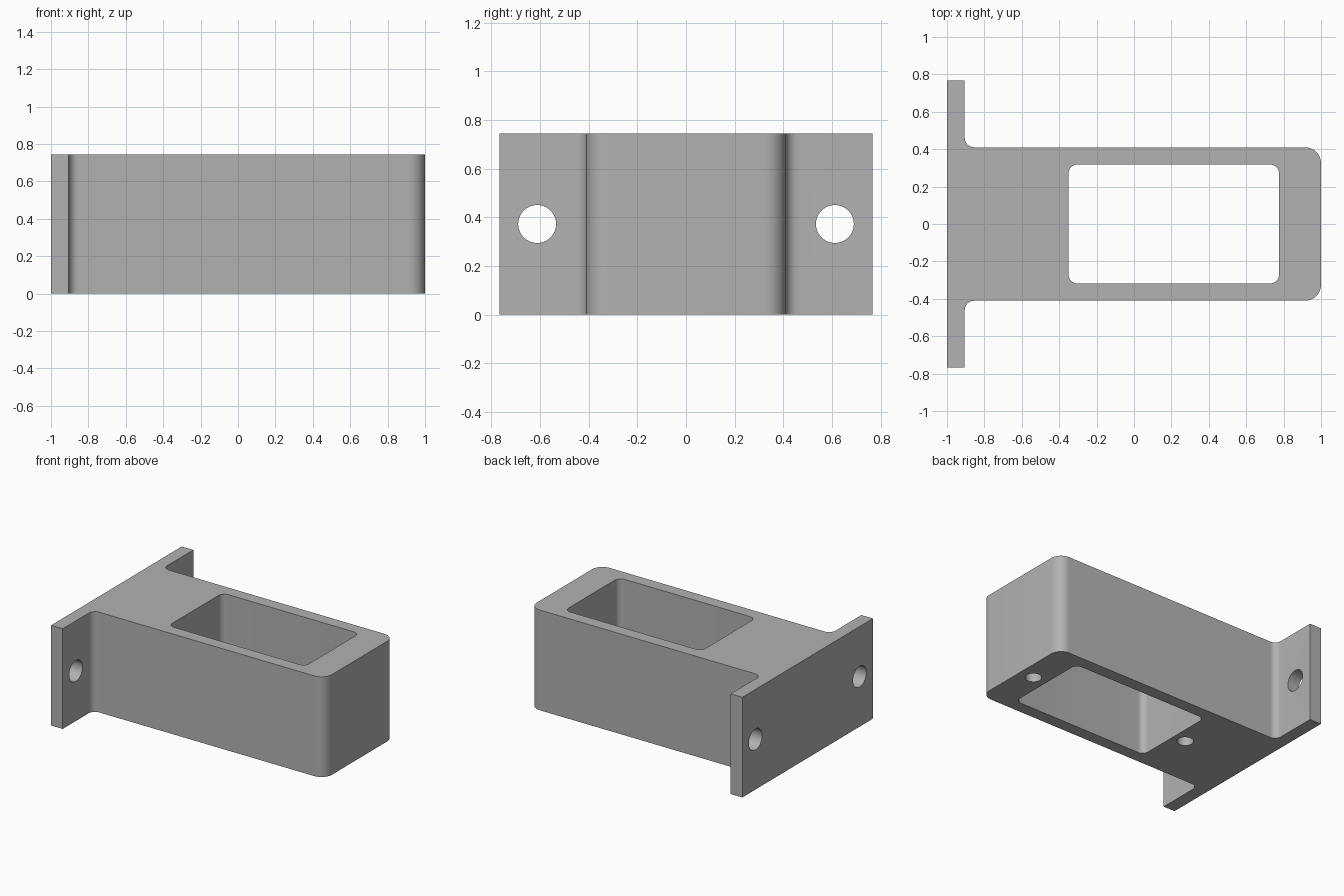
import bpy, bmesh, math
from mathutils import Vector, Matrix

cube = bpy.data.objects.get("Cube")
if cube:
    bpy.data.objects.remove(cube, do_unlink=True)

HEIGHT = 0.745

grey = bpy.data.materials.new("plain grey")
grey.use_nodes = True
colour = (0.445, 0.445, 0.445, 1)
grey.diffuse_color = colour
grey.node_tree.nodes["Principled BSDF"].inputs["Base Color"].default_value = colour


def add_object(name, bm):
    bmesh.ops.recalc_face_normals(bm, faces=bm.faces)
    mesh = bpy.data.meshes.new(name)
    bm.to_mesh(mesh)
    bm.free()
    mesh.materials.append(grey)
    obj = bpy.data.objects.new(name, mesh)
    bpy.context.collection.objects.link(obj)
    return obj


def rounded(corners, steps=10):
    """Outline of (x, y, radius) corners, each replaced by a tangent arc."""
    points = []
    for i, (x, y, r) in enumerate(corners):
        p = Vector((x, y))
        if r == 0:
            points.append(p)
            continue
        a = (Vector(corners[i - 1][:2]) - p).normalized()
        b = (Vector(corners[(i + 1) % len(corners)][:2]) - p).normalized()
        centre = p + (a + b) * r
        for k in range(steps + 1):
            t = k / steps * math.pi / 2
            points.append(centre - b * r * math.cos(t) - a * r * math.sin(t))
    return points


def prism(name, outline, z0, z1):
    bm = bmesh.new()
    face = bm.faces.new([bm.verts.new((p.x, p.y, z0)) for p in outline])
    top = bmesh.ops.extrude_face_region(bm, geom=[face])["geom"]
    bmesh.ops.translate(bm, vec=(0, 0, z1 - z0),
                        verts=[g for g in top if isinstance(g, bmesh.types.BMVert)])
    return add_object(name, bm)


def rod(name, radius, depth, centre, axis):
    bm = bmesh.new()
    turn = Matrix.Rotation(math.pi / 2, 4, "Y") if axis == "X" else Matrix()
    bmesh.ops.create_cone(bm, cap_ends=True, segments=48, radius1=radius, radius2=radius,
                          depth=depth, matrix=Matrix.Translation(centre) @ turn)
    return add_object(name, bm)


# Bracket: block with rounded nose and filleted mounting flange
half = [(-1, 0.767, 0), (-0.905, 0.767, 0), (-0.905, 0.41, 0.05), (1, 0.41, 0.085)]
corners = half + [(x, -y, r) for x, y, r in reversed(half)]
bracket = prism("mounting_bracket", rounded(corners), 0, HEIGHT)

# Rectangular pocket through the block
x0, x1, y, r = -0.35, 0.775, 0.318, 0.047
cutters = [prism("pocket_cutter",
                 rounded([(x0, -y, r), (x1, -y, r), (x1, y, r), (x0, y, r)]),
                 -0.1, HEIGHT + 0.1)]

# Flange bolt holes
for side in (-1, 1):
    cutters.append(rod("flange_hole_cutter", 0.078, 0.3,
                       (-0.95, side * 0.612, HEIGHT / 2), "X"))

# Blind screw holes in the underside, either side of the pocket
for x in (-0.45, 0.885):
    cutters.append(rod("screw_hole_cutter", 0.056, 0.6, (x, 0, 0), "Z"))

bpy.ops.object.select_all(action="DESELECT")
bpy.context.view_layer.objects.active = bracket
bracket.select_set(True)
for cutter in cutters:
    cutter.hide_render = True
    cut = bracket.modifiers.new(cutter.name, "BOOLEAN")
    cut.operation = "DIFFERENCE"
    cut.solver = "EXACT"
    cut.object = cutter
    bpy.ops.object.modifier_apply(modifier=cut.name)
    bpy.data.objects.remove(cutter, do_unlink=True)

bpy.ops.object.shade_smooth_by_angle(angle=math.radians(30))
